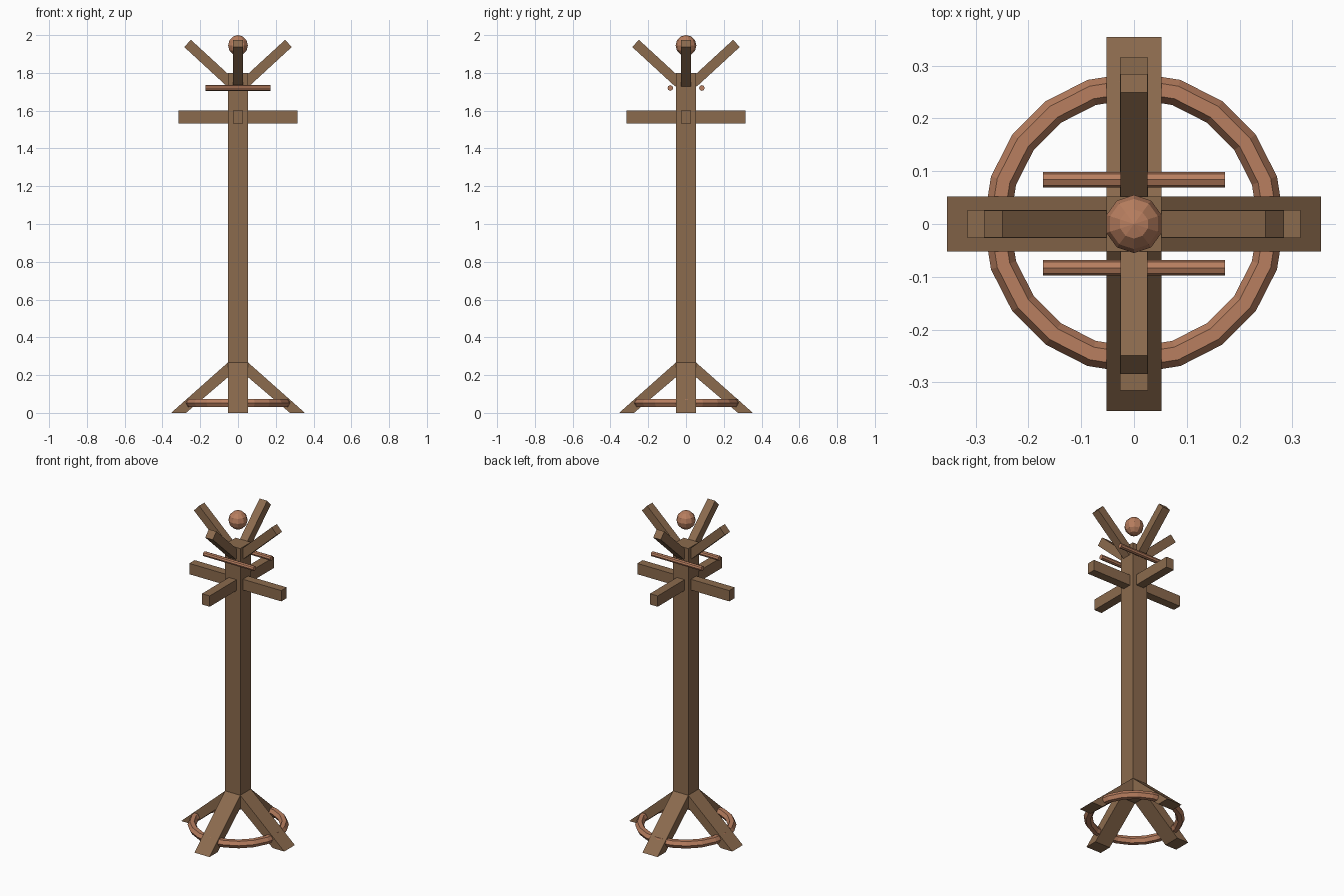
import bpy, bmesh
from math import radians, pi, cos, sin
from mathutils import Matrix, Vector

cube = bpy.data.objects.get("Cube")
if cube:
    bpy.data.objects.remove(cube, do_unlink=True)


def material(name, rgb):
    mat = bpy.data.materials.new(name)
    mat.use_nodes = True
    mat.diffuse_color = (*rgb, 1)
    mat.node_tree.nodes["Principled BSDF"].inputs["Base Color"].default_value = (*rgb, 1)
    return mat


WOOD = material("brown_wood", (0.26, 0.145, 0.075))
COPPER = material("copper", (0.48, 0.21, 0.115))


def finish(name, bm, mat):
    bmesh.ops.recalc_face_normals(bm, faces=bm.faces)
    mesh = bpy.data.meshes.new(name)
    bm.to_mesh(mesh)
    bm.free()
    mesh.materials.append(mat)
    obj = bpy.data.objects.new(name, mesh)
    bpy.context.collection.objects.link(obj)
    return obj


def prism(name, profile, width, turn, mat):
    """Extrude an (x, z) outline across y, then turn it about the post."""
    bm = bmesh.new()
    face = bm.faces.new([bm.verts.new((x, -width / 2, z)) for x, z in profile])
    side = bmesh.ops.extrude_face_region(bm, geom=[face])["geom"]
    bmesh.ops.translate(bm, verts=[v for v in side if isinstance(v, bmesh.types.BMVert)],
                        vec=(0, width, 0))
    bm.transform(Matrix.Rotation(turn, 4, "Z"))
    return finish(name, bm, mat)


# Square post
HALF = 0.052
prism("post", [(-HALF, 0.19), (HALF, 0.19), (HALF, 1.8), (-HALF, 1.8)], 2 * HALF, 0, WOOD)

# Slanted arm outline: a square bar running up and out from inside the post
slope = Vector((cos(radians(42.6)), sin(radians(42.6))))
across = Vector((-slope.y, slope.x)) * 0.026
tip = Vector((0.267, 1.956))
root = tip - slope * 0.31
slanted = [root - across, tip - across, tip + across, root + across]

# Four legs, level arms and slanted arms around the post
for i, side in enumerate(("left", "back", "right", "front")):
    turn = i * pi / 2
    prism(side + "_leg", [(HALF, 0.19), (0.275, 0), (0.354, 0), (HALF, 0.268)],
          2 * HALF, turn, WOOD)
    prism(side + "_level_arm", [(0.02, 1.533), (0.316, 1.533), (0.316, 1.6), (0.02, 1.6)],
          0.053, turn, WOOD)
    prism(side + "_slanted_arm", slanted, 0.052, turn, WOOD)

# Two round rods beside the post top
for side, y in (("front", -0.083), ("back", 0.084)):
    bm = bmesh.new()
    bmesh.ops.create_cone(bm, cap_ends=True, segments=8, radius1=0.015, radius2=0.015,
                          depth=0.345)
    bm.transform(Matrix.Translation((0, y, 1.72)) @ Matrix.Rotation(pi / 2, 4, "Y"))
    finish(side + "_rod", bm, COPPER)

# Foot ring tying the legs together
bpy.ops.mesh.primitive_torus_add(major_segments=20, minor_segments=6, major_radius=0.26,
                                 minor_radius=0.025, location=(0, 0.002, 0.053))
ring = bpy.context.object
ring.name = "foot_ring"
ring.data.materials.append(COPPER)
for poly in ring.data.polygons:
    poly.use_smooth = False

# Ball finial
bm = bmesh.new()
bmesh.ops.create_uvsphere(bm, u_segments=10, v_segments=6, radius=0.055)
bm.transform(Matrix.Translation((0, 0, 1.945)))
finish("ball_finial", bm, COPPER)
